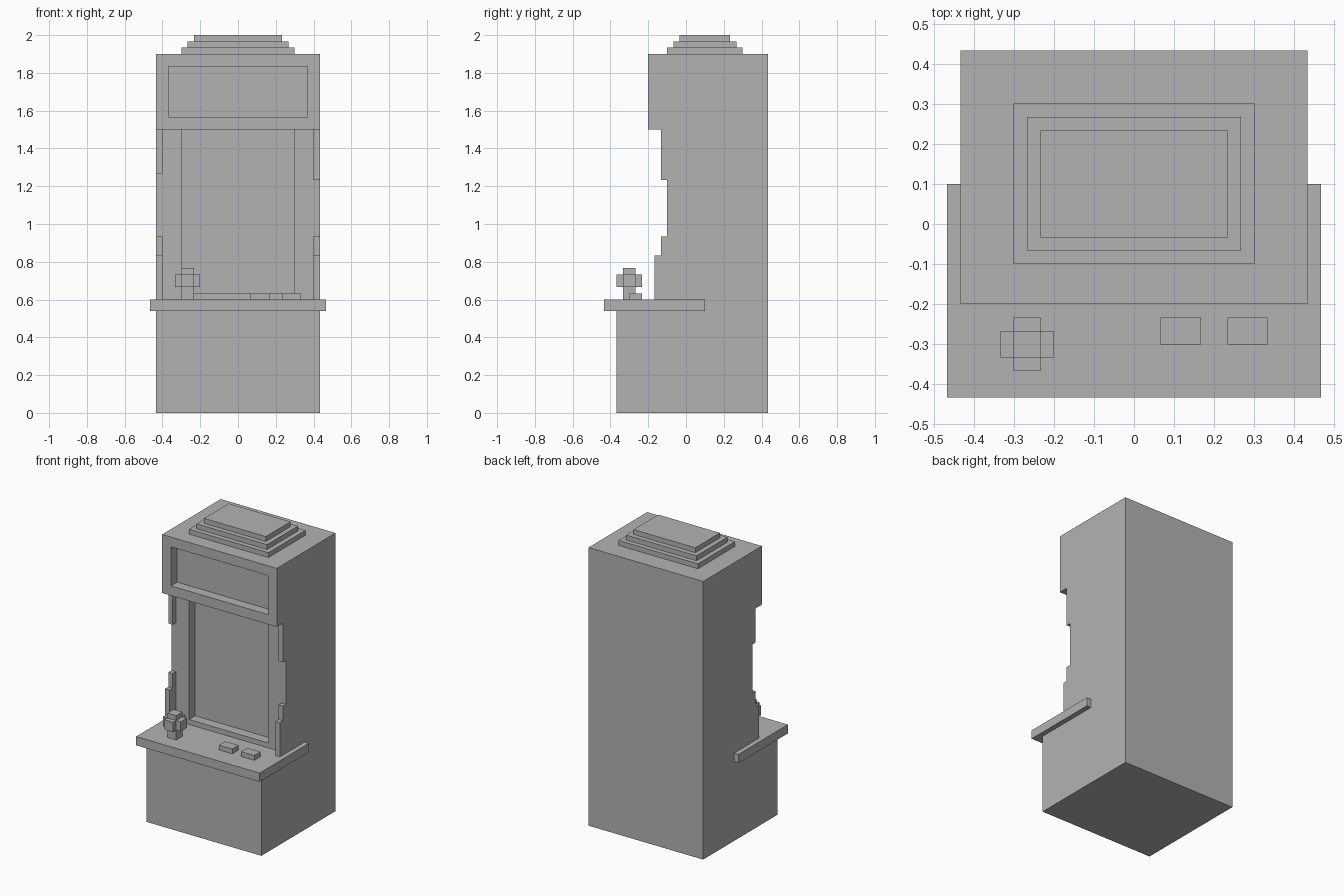
import bpy
import bmesh
from mathutils import Vector

old = bpy.data.objects.get("Cube")
if old:
    bpy.data.objects.remove(old, do_unlink=True)

U = 1 / 30  # block size that every part snaps to

grey = bpy.data.materials.new("plain grey")
grey.use_nodes = True
colour = (0.45, 0.45, 0.45, 1)
grey.diffuse_color = colour
grey.node_tree.nodes["Principled BSDF"].inputs["Base Color"].default_value = colour


def add_object(name, bm):
    bmesh.ops.recalc_face_normals(bm, faces=bm.faces)
    mesh = bpy.data.meshes.new(name)
    bm.to_mesh(mesh)
    bm.free()
    mesh.materials.append(grey)
    obj = bpy.data.objects.new(name, mesh)
    bpy.context.scene.collection.objects.link(obj)
    return obj


def box(name, x, y, z):
    """Box from (min, max) block ranges."""
    bm = bmesh.new()
    bmesh.ops.create_cube(bm, size=1)
    for v in bm.verts:
        v.co = Vector([((a + b) / 2 + c * (b - a)) * U
                       for c, (a, b) in zip(v.co, (x, y, z))])
    return add_object(name, bm)


def extrude_profile(name, half_width, points):
    """Extrude a (y, z) side profile across the width."""
    bm = bmesh.new()
    face = bm.faces.new([bm.verts.new((-half_width * U, y * U, z * U)) for y, z in points])
    out = bmesh.ops.extrude_face_region(bm, geom=[face])
    moved = [g for g in out["geom"] if isinstance(g, bmesh.types.BMVert)]
    bmesh.ops.translate(bm, verts=moved, vec=(2 * half_width * U, 0, 0))
    return add_object(name, bm)


def cut(target, cutter):
    mod = target.modifiers.new(cutter.name, "BOOLEAN")
    mod.operation = "DIFFERENCE"
    mod.solver = "EXACT"
    mod.object = cutter
    cutter.hide_render = True
    cutter.hide_viewport = True


# Cabinet: deep base, set-back screen wall, overhanging sign box
cabinet = extrude_profile("cabinet", 13, [
    (-11, 0), (13, 0), (13, 57), (-6, 57), (-6, 45), (-3, 45), (-3, 17), (-11, 17)])
cut(cabinet, box("screen_recess_cutter", (-9, 9), (-5, -1), (19, 45)))
cut(cabinet, box("sign_recess_cutter", (-11, 11), (-8, -4), (47, 55)))

# Stepped edges on both sides of the screen; the upper pair differ in length
for side, sign, top_start in (("left", 1, 37), ("right", -1, 38)):
    x = sorted((12 * sign, 13 * sign))
    box(side + "_lower_edge", x, (-5, -3), (18, 25))
    box(side + "_middle_edge", x, (-4, -3), (25, 28))
    box(side + "_upper_edge", x, (-4, -3), (top_start, 45))

# Control shelf wrapping round the cabinet
box("control_shelf", (-14, 14), (-13, 3), (16.2, 18))

# Joystick: stem with a cross-shaped knob
box("joystick_stem", (-9, -7), (-10, -8), (18, 23))
box("joystick_knob_wide", (-10, -6), (-10, -8), (20, 22))
box("joystick_knob_deep", (-9, -7), (-11, -7), (20, 22))

# Buttons
for name, x in (("inner_button", (2, 5)), ("outer_button", (7, 10))):
    box(name, x, (-9, -7), (18, 19))

# Stepped cap on the roof
for i in range(3):
    box(f"roof_step_{i + 1}", (i - 9, 9 - i), (i - 3, 9 - i), (57 + i, 58 + i))
